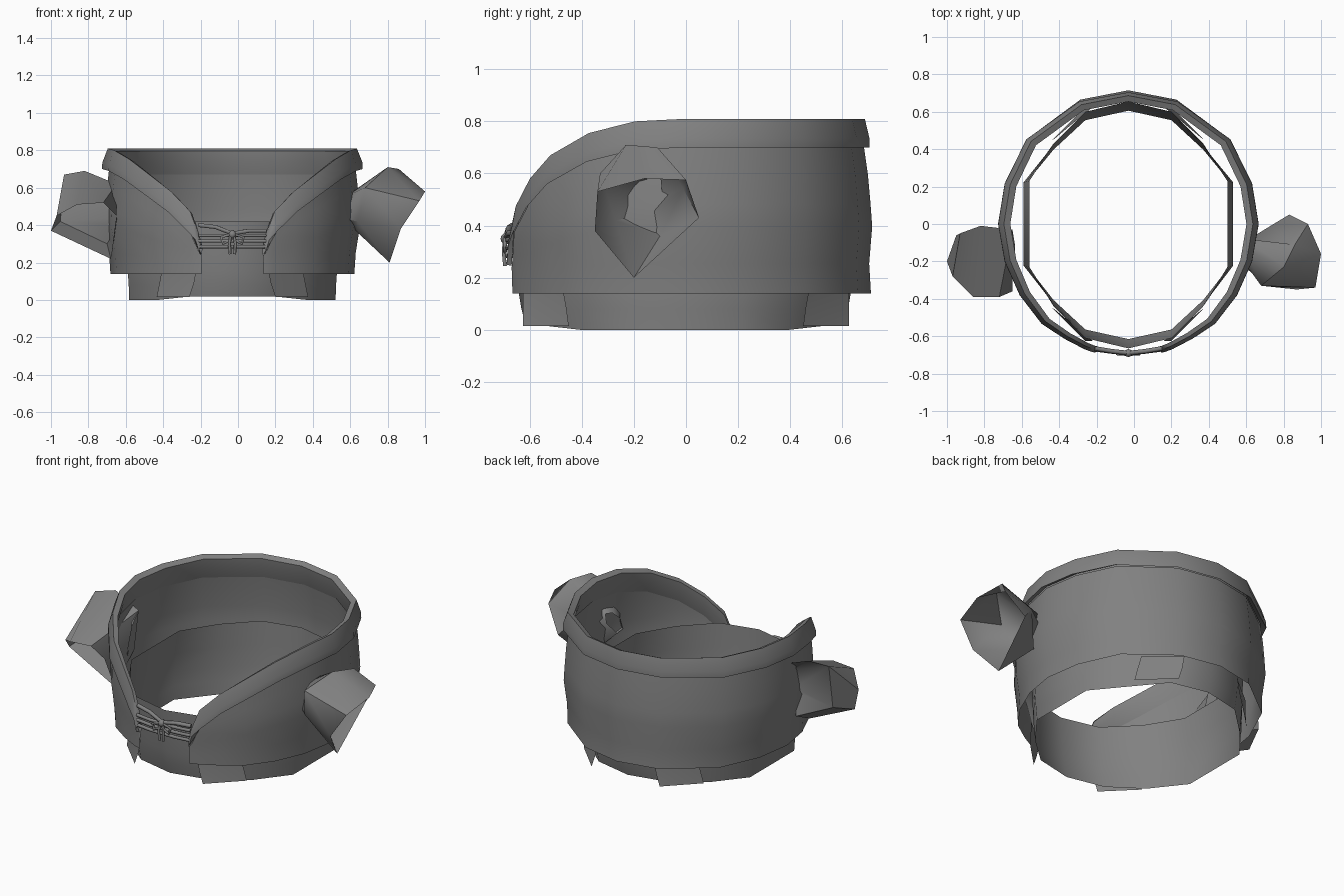
import bpy, bmesh, math
from mathutils import Vector

if "Cube" in bpy.data.objects:
    bpy.data.objects.remove(bpy.data.objects["Cube"])

CX = -0.03  # garment centre in x
grey = bpy.data.materials.new("cloth grey")
grey.diffuse_color = (0.22, 0.22, 0.22, 1)
grey.use_nodes = True
grey.node_tree.nodes["Principled BSDF"].inputs["Base Color"].default_value = grey.diffuse_color


def make(name, verts, faces, angle=40):
    me = bpy.data.meshes.new(name)
    me.from_pydata([tuple(v) for v in verts], [], faces)
    me.materials.append(grey)
    ob = bpy.data.objects.new(name, me)
    bpy.context.collection.objects.link(ob)
    bpy.ops.object.select_all(action='DESELECT')
    ob.select_set(True)
    bpy.context.view_layer.objects.active = ob
    bm = bmesh.new()
    bm.from_mesh(me)
    bmesh.ops.recalc_face_normals(bm, faces=bm.faces)
    bm.to_mesh(me)
    bm.free()
    bpy.ops.object.shade_smooth_by_angle(angle=math.radians(angle))
    return ob


def loft(name, rows, closed=False, angle=40):
    """Skin equal-length rows of points."""
    n = len(rows[0])
    verts = [p for r in rows for p in r]
    faces = []
    for i in range(len(rows) - 1):
        for j in range(n if closed else n - 1):
            k = (j + 1) % n
            faces.append((i * n + j, i * n + k, (i + 1) * n + k, (i + 1) * n + j))
    return make(name, verts, faces, angle)


def lerp_table(table, z):
    for (z0, a), (z1, b) in zip(table, table[1:]):
        if z <= z1:
            return a + (b - a) * max(0, (z - z0) / (z1 - z0))
    return table[-1][1]


# Half outline of the jacket from back to front: side offset, y, rim height
half = [(0, .715, .81), (.26, .665, .81), (.54, .46, .81), (.655, .22, .81),
        (.69, 0, .81), (.655, -.2, .80), (.575, -.38, .755), (.46, -.53, .67),
        (.34, -.61, .58), (.235, -.665, .475), (.195, -.68, .37), (.175, -.685, .30)]
cols = [(-x, y, r) for x, y, r in half[:0:-1]] + half
bulge = [(.14, .945), (.25, .955), (.40, .99), (.58, .975), (.70, .955), (.81, .94)]
bulge_y = [(.14, .993), (.25, .983), (.40, 1.0), (.58, .98), (.70, .955), (.81, .94)]


def ring(scale_of, z_of, scale_y=None):
    out = []
    for x, y, r in cols:
        z = z_of(r)
        sx = scale_of(z)
        sy = scale_y(z) if scale_y and y > 0 else 1 - (1 - sx) * .5
        out.append(Vector((CX + x * sx, y * sy, z)))
    return out


def body_x(z):
    return lerp_table(bulge, z)


def body_y(z):
    return lerp_table(bulge_y, z)


# Jacket body: bulging open-fronted shell
def body_z(t):
    return lambda r: .14 + t * (max(r - .10, .24) - .14)


loft("jacket_body", [ring(body_x, body_z(t), body_y) for t in (0, .2, .45, .6, .8, 1)], angle=60)

# Collar: rolled band that follows the rim down to the front opening
collar = [ring(body_x, lambda r: max(r - .09, .245), body_y),
          ring(lambda z: 1.01, lambda r: r - .11 if r > .4 else r - .05, lambda z: .985),
          ring(lambda z: 1.008, lambda r: r - .075 if r > .4 else r - .03, lambda z: .985),
          ring(lambda z: .965, lambda r: r, lambda z: .96),
          ring(lambda z: .915, lambda r: r - .015, lambda z: .915),
          ring(lambda z: .925, lambda r: max(r - .07, .25), lambda z: .925),
          ring(lambda z: body_x(z) - .006, lambda r: max(r - .14, .2), lambda z: body_y(z) - .006)]
loft("collar", collar, angle=60)

# Inner waist wrap, a faceted ring
wh = [(0, .655), (.23, .60), (.40, .43), (.56, .23), (.56, -.23), (.40, -.44),
      (.23, -.61), (0, -.665)]
wrap = wh + [(-x, y) for x, y in wh[-2:0:-1]]
rows = []
for z, sx, sy in ((0, .985, .925), (.08, .99, .95), (.16, 1, .97), (.28, .975, .985), (.42, .945, 1)):
    rows.append([(CX + x * (sx if abs(x) > .5 else 1), y * sy,
                  z + (.018 if z == 0 and abs(y) > .5 else 0)) for x, y in wrap])
loft("waist_wrap", rows, True)

# Overlapping hem flaps at front and back, loose on the inner edge
for sx in (-1, 1):
    for sy in (-1, 1):
        grid = []
        for z, xa, ya, xb, yb in ((.17, .19, .625, .375, .475), (.09, .205, .625, .39, .46),
                                  (.015, .23, .625, .405, .45)):
            grid.append([(CX + sx * (xa + (xb - xa) * t), sy * (ya + (yb - ya) * t), z)
                         for t in (0, .5, 1)])
        side = ("left" if sx < 0 else "right") + ("_front" if sy < 0 else "_back")
        loft(f"hem_flap_{side}", grid)

# Short sleeves: narrow armhole end, upper ring, cuff ring
right_arm = [(.60, -.08, .57), (.59, -.13, .56), (.585, -.20, .50), (.58, -.22, .43),
             (.585, -.17, .42), (.60, -.09, .51)]
right_in = [(.86, -.11, .70), (.80, -.23, .71), (.68, -.33, .60), (.64, -.27, .42),
            (.64, -.10, .36), (.73, -.01, .54)]
right_out = [(.93, 0, .575), (1.0, -.16, .58), (.97, -.34, .53), (.87, -.35, .38),
             (.81, -.20, .20), (.83, .05, .43)]
left_arm = [(-.66, -.09, .56), (-.65, -.10, .57), (-.635, -.12, .56), (-.635, -.16, .44),
            (-.64, -.15, .40), (-.65, -.12, .44)]
left_in = [(-.93, -.05, .67), (-.82, -.01, .69), (-.65, -.03, .62), (-.645, -.08, .40),
           (-.70, -.06, .30), (-.95, -.06, .42)]
left_out = [(-.97, -.28, .45), (-.86, -.39, .51), (-.72, -.39, .52), (-.65, -.36, .45),
            (-.68, -.22, .22), (-1.0, -.20, .37)]
for name, rings in (("right_sleeve", (right_arm, right_in, right_out)),
                    ("left_sleeve", (left_arm, left_in, left_out))):
    loft(name, rings, True, 50)


# Front lacing cords
def cord(name, pts, radius):
    cu = bpy.data.curves.new(name, 'CURVE')
    cu.dimensions = '3D'
    cu.bevel_depth = radius
    cu.bevel_resolution = 1
    cu.use_fill_caps = True
    s = cu.splines.new('POLY')
    s.points.add(len(pts) - 1)
    for p, co in zip(s.points, pts):
        p.co = (CX + co[0], co[1], co[2], 1)
    cu.materials.append(grey)
    ob = bpy.data.objects.new(name, cu)
    bpy.context.collection.objects.link(ob)


for i, z in enumerate((.285, .315, .345)):
    cord(f"lace_{i}", [(-.18, -.672, z), (-.08, -.685, z), (.08, -.685, z), (.18, -.672, z)], .010)
cord("top_lace", [(-.18, -.665, .40), (-.09, -.68, .39), (0, -.69, .355),
                  (.09, -.68, .37), (.18, -.665, .37)], .012)
for s in (-1, 1):
    cord("knot_tail", [(s * .008, -.695, .36), (s * .016, -.70, .30), (s * .012, -.695, .245)], .008)
    cord("knot_loop", [(s * .01, -.695, .35), (s * .06, -.695, .335), (s * .05, -.695, .30),
                       (s * .01, -.695, .32)], .008)
bpy.ops.mesh.primitive_uv_sphere_add(segments=8, ring_count=6, radius=.022, location=(CX, -.69, .35))
knot = bpy.context.object
knot.name = "knot"
knot.data.materials.append(grey)
bpy.ops.object.shade_smooth_by_angle(angle=math.radians(50))
